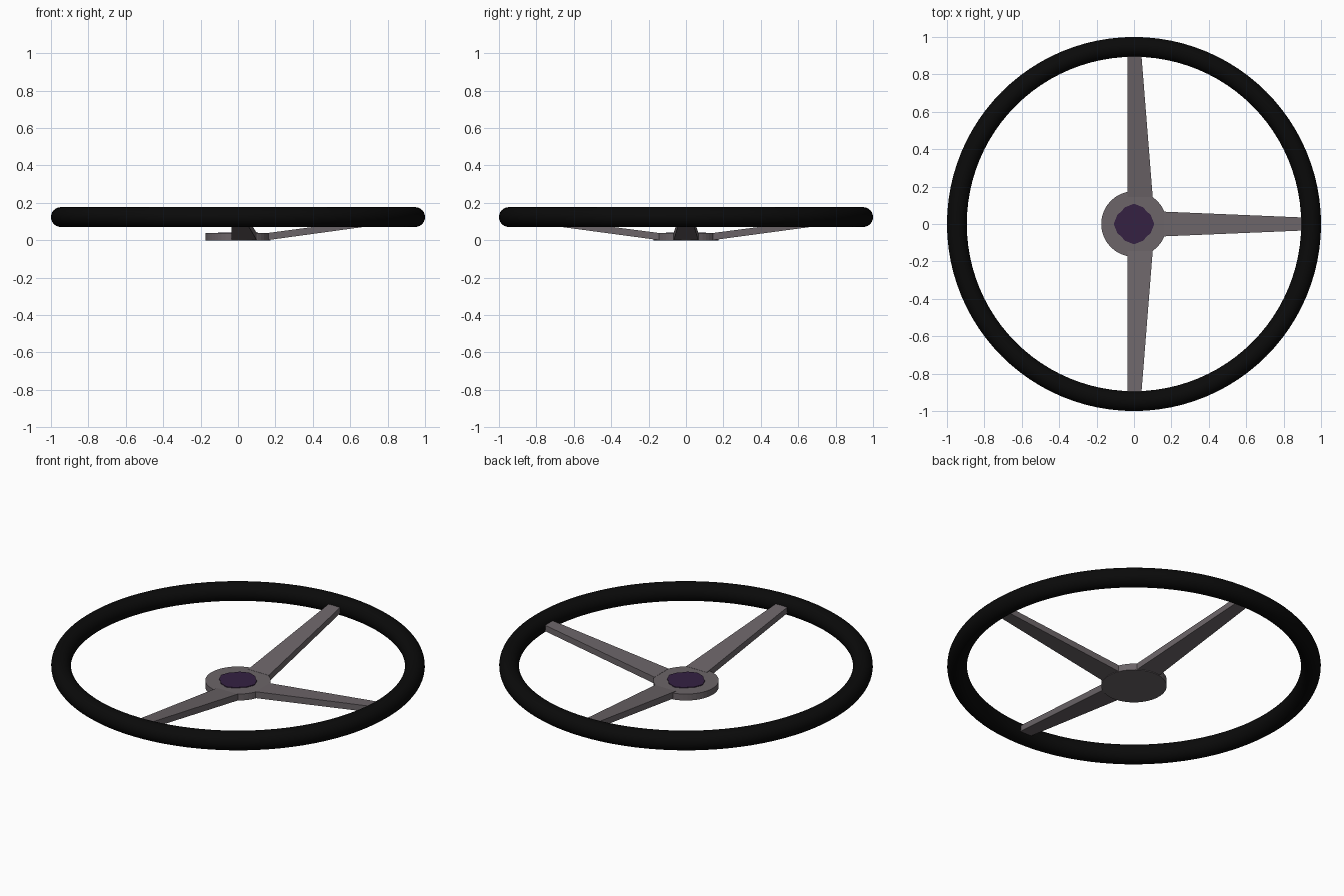
import bpy, bmesh, math
from mathutils import Matrix

if "Cube" in bpy.data.objects:
    bpy.data.objects.remove(bpy.data.objects["Cube"])


def material(name, rgb):
    m = bpy.data.materials.new(name)
    m.diffuse_color = (*rgb, 1)
    m.use_nodes = True
    m.node_tree.nodes["Principled BSDF"].inputs["Base Color"].default_value = m.diffuse_color
    return m


black = material("rim_black", (0.003, 0.003, 0.003))
grey = material("spoke_grey", (0.15, 0.13, 0.14))
purple = material("badge_purple", (0.035, 0.015, 0.055))


def mesh_object(name, bm, mat):
    bmesh.ops.recalc_face_normals(bm, faces=bm.faces)
    me = bpy.data.meshes.new(name)
    bm.to_mesh(me)
    bm.free()
    ob = bpy.data.objects.new(name, me)
    bpy.context.collection.objects.link(ob)
    me.materials.append(mat)
    return ob


def prism(name, outline, z0, z1, mat):
    bm = bmesh.new()
    face = bm.faces.new([bm.verts.new((x, y, z0)) for x, y in outline])
    top = bmesh.ops.extrude_face_region(bm, geom=[face])
    verts = [v for v in top["geom"] if isinstance(v, bmesh.types.BMVert)]
    bmesh.ops.translate(bm, verts=verts, vec=(0, 0, z1 - z0))
    return mesh_object(name, bm, mat)


def ring(n, radius):
    return [(radius(a) * math.cos(a), radius(a) * math.sin(a))
            for a in (2 * math.pi * i / n for i in range(n))]


def spoke(name, stations, angle, flip=1):
    # each station: distance, side a, side b, bottom, top
    bm = bmesh.new()
    loops = [[bm.verts.new((r, s * flip, z)) for s, z in
              ((a, z0), (b, z0), (b, z1), (a, z1))]
             for r, a, b, z0, z1 in stations]
    for l0, l1 in zip(loops, loops[1:]):
        for i in range(4):
            j = (i + 1) % 4
            bm.faces.new((l0[i], l0[j], l1[j], l1[i]))
    bm.faces.new(loops[0])
    bm.faces.new(loops[-1])
    bm.transform(Matrix.Rotation(angle, 4, 'Z'))
    return mesh_object(name, bm, grey)


# Grip rim
bpy.ops.mesh.primitive_torus_add(major_segments=96, minor_segments=24,
                                 major_radius=0.947, minor_radius=0.053,
                                 location=(0, 0, 0.124))
rim = bpy.context.object
rim.name = "rim"
rim.data.materials.append(black)
bpy.ops.object.shade_smooth_by_angle()

# Hub disc
prism("hub", ring(48, lambda a: 0.175), 0, 0.038, grey)

# Three tapered spokes rising to the rim
spoke("side_spoke", [(0.16, -0.066, 0.066, 0.001, 0.039),
                     (0.925, -0.034, 0.034, 0.106, 0.141)], 0)
long_spoke = [(0.145, -0.1, 0.035, 0.001, 0.039),
              (0.925, -0.038, 0.035, 0.106, 0.141)]
spoke("back_spoke", long_spoke, math.pi / 2)
spoke("front_spoke", long_spoke, -math.pi / 2, -1)

# Plain scalloped cap on the hub
prism("hub_cap", ring(64, lambda a: 0.101 + 0.004 * math.cos(4 * a)
                      + 0.002 * math.cos(12 * a)), 0.02, 0.042, purple)
